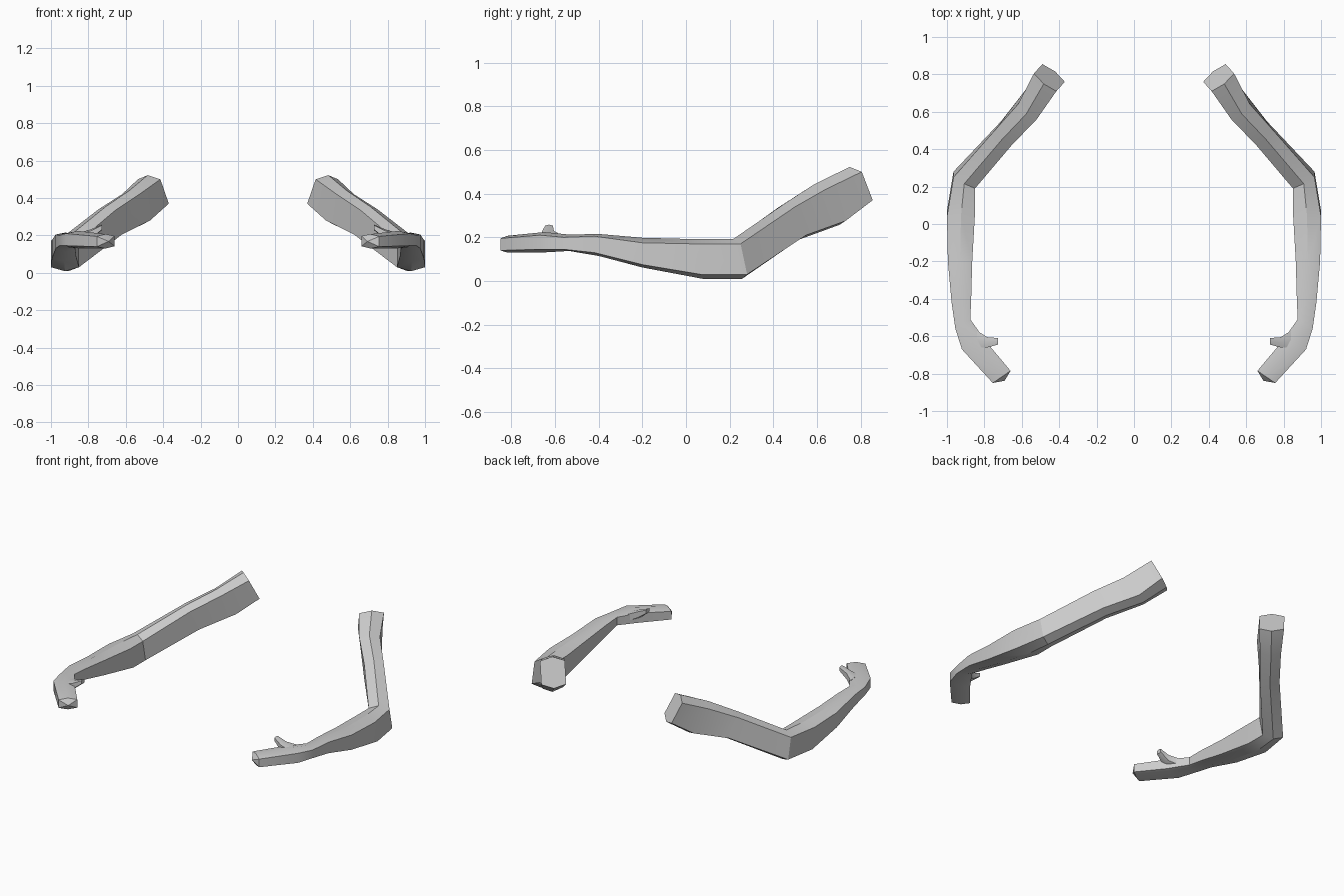
import bpy, bmesh, math
from mathutils import Vector

if "Cube" in bpy.data.objects:
    bpy.data.objects.remove(bpy.data.objects["Cube"])

skin = bpy.data.materials.new("light_grey")
skin.diffuse_color = (0.6, 0.6, 0.6, 1)
skin.use_nodes = True
skin.node_tree.nodes["Principled BSDF"].inputs["Base Color"].default_value = skin.diffuse_color


def section(low_in, low_out, up, ridge):
    """Six-sided section: two upright sides with a ridge above and below."""
    a, b, u = Vector(low_in), Vector(low_out), Vector(up)
    r = u.normalized() * ridge
    mid = (a + b) / 2
    return [a, mid - r, b, b + u, mid + u + r, a + u]


def limb(name, sections, pole=None):
    """Loft the sections, cap both ends and mirror to the other side."""
    bm = bmesh.new()
    rings = [[bm.verts.new(p) for p in section(*s)] for s in sections]
    for r0, r1 in zip(rings, rings[1:]):
        for i in range(6):
            j = (i + 1) % 6
            bm.faces.new((r0[i], r0[j], r1[j], r1[i]))
    bm.faces.new(rings[0])
    if pole:
        tip = bm.verts.new(pole)
        for i in range(6):
            bm.faces.new((rings[-1][i], rings[-1][(i + 1) % 6], tip))
    else:
        bm.faces.new(rings[-1])
    bmesh.ops.recalc_face_normals(bm, faces=bm.faces)
    mesh = bpy.data.meshes.new(name)
    bm.to_mesh(mesh)
    bm.free()
    mesh.materials.append(skin)
    ob = bpy.data.objects.new(name, mesh)
    bpy.context.collection.objects.link(ob)
    bpy.ops.object.select_all(action='DESELECT')
    ob.select_set(True)
    bpy.context.view_layer.objects.active = ob
    bpy.ops.object.shade_smooth_by_angle(angle=math.radians(30))
    ob.modifiers.new("mirror", 'MIRROR')
    return ob


# Each section: lower inner corner, lower outer corner, up vector, ridge height
upper_arm = [
    ((.37, .76, .37), (.49, .855, .37), (.045, -.05, .13), .025),   # shoulder
    ((.47, .65, .28), (.57, .73, .275), (.05, -.09, .145), .025),
    ((.62, .47, .205), (.71, .55, .21), (.035, -.05, .13), .02),
    ((.85, .22, .03), (.965, .28, .03), (0, -.03, .14), .022),      # elbow
]
forearm = [
    ((.85, .09, .03), (1, .07, .03), (0, -.03, .14), .022),
    ((.865, -.2, .085), (.995, -.2, .075), (0, 0, .10), .018),
    ((.87, -.38, .125), (.975, -.42, .13), (0, 0, .075), .013),
    ((.875, -.51, .15), (.955, -.56, .145), (0, 0, .055), .01),     # wrist
]
hand = [
    ((.79, -.63, .145), (.92, -.67, .145), (0, 0, .065), .014),
    ((.66, -.785, .142), (.755, -.85, .14), (0, 0, .055), .011),
]
limb("arm", upper_arm + forearm + hand, pole=(.692, -.838, .168))

# Thumb pointing inward and slightly up
limb("thumb", [
    ((.84, -.57, .165), (.84, -.66, .165), (0, 0, .045), .006),
    ((.785, -.605, .19), (.785, -.66, .185), (0, 0, .04), .006),
    ((.727, -.61, .232), (.727, -.645, .232), (0, 0, .022), .004),
])
